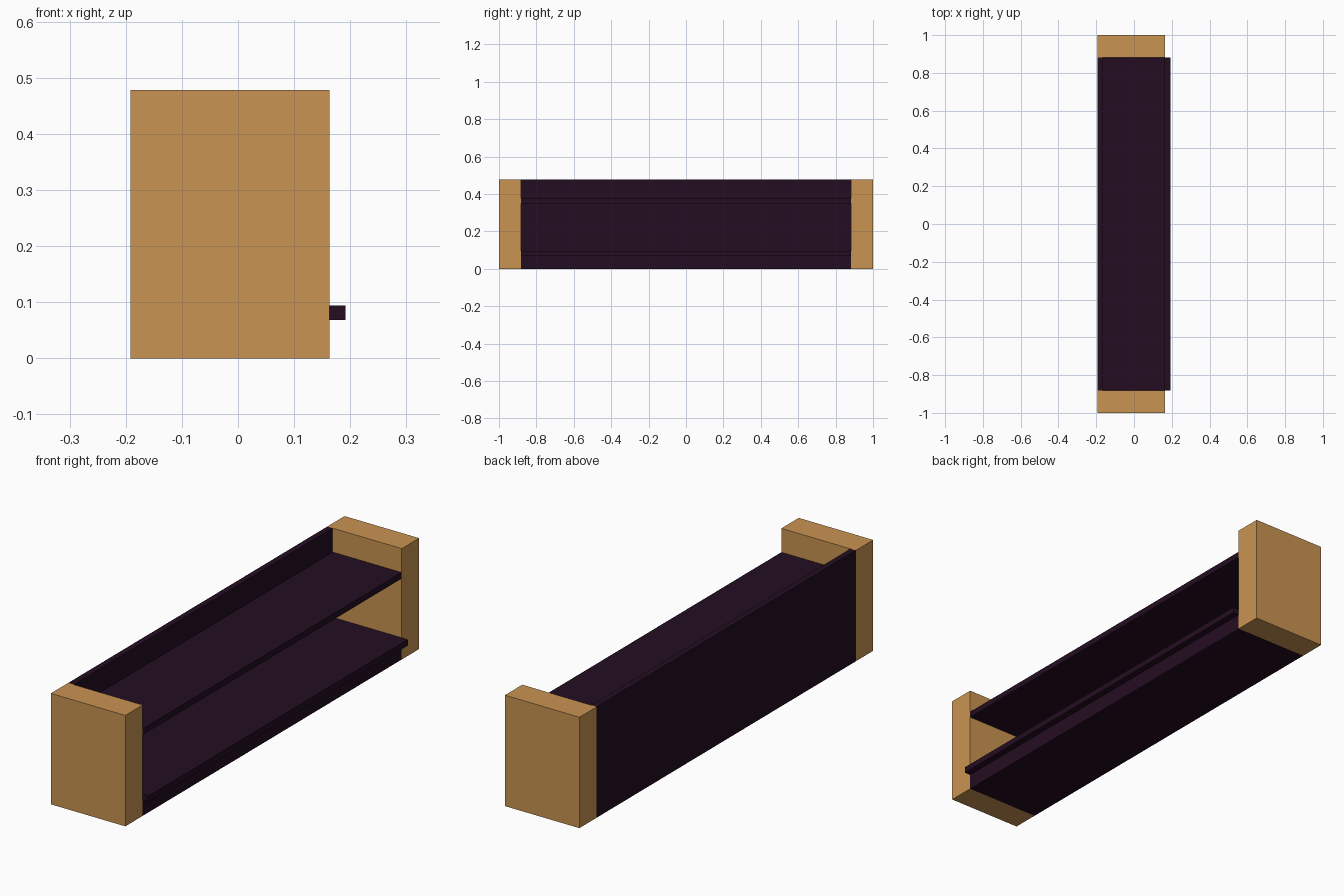
import bpy

cube = bpy.data.objects.get("Cube")
if cube:
    bpy.data.objects.remove(cube, do_unlink=True)


def make_material(name, color):
    mat = bpy.data.materials.new(name)
    mat.use_nodes = True
    mat.diffuse_color = color
    mat.node_tree.nodes["Principled BSDF"].inputs["Base Color"].default_value = color
    return mat


def box(name, x, y, z, mat):
    """Box spanning the given (min, max) ranges."""
    bpy.ops.mesh.primitive_cube_add(size=1)
    obj = bpy.context.object
    obj.name = name
    obj.location = [(a + b) / 2 for a, b in (x, y, z)]
    obj.scale = [b - a for a, b in (x, y, z)]
    bpy.ops.object.transform_apply(location=True, rotation=False, scale=True)
    obj.data.materials.append(mat)
    return obj


wood = make_material("light_wood", (0.584, 0.296, 0.084, 1))
dark = make_material("dark_plum", (0.0176, 0.004, 0.0152, 1))

BACK, FRONT, HEIGHT = -0.192, 0.163, 0.478
INNER = 0.882
THICK = 0.026
span = (-INNER, INNER)
depth = (BACK + THICK, FRONT)

# Wooden end blocks
box("front_end_block", (BACK, FRONT), (-1, -INNER), (0, HEIGHT), wood)
box("rear_end_block", (BACK, FRONT), (INNER, 1), (0, HEIGHT), wood)

# Dark panels between the end blocks
box("back_panel", (BACK, BACK + THICK), span, (0, HEIGHT), dark)
box("plinth", depth, span, (0, 0.068), dark)
box("lower_shelf", (BACK + THICK, 0.192), span, (0.068, 0.068 + THICK), dark)
box("upper_shelf", depth, span, (0.349, 0.349 + THICK), dark)
